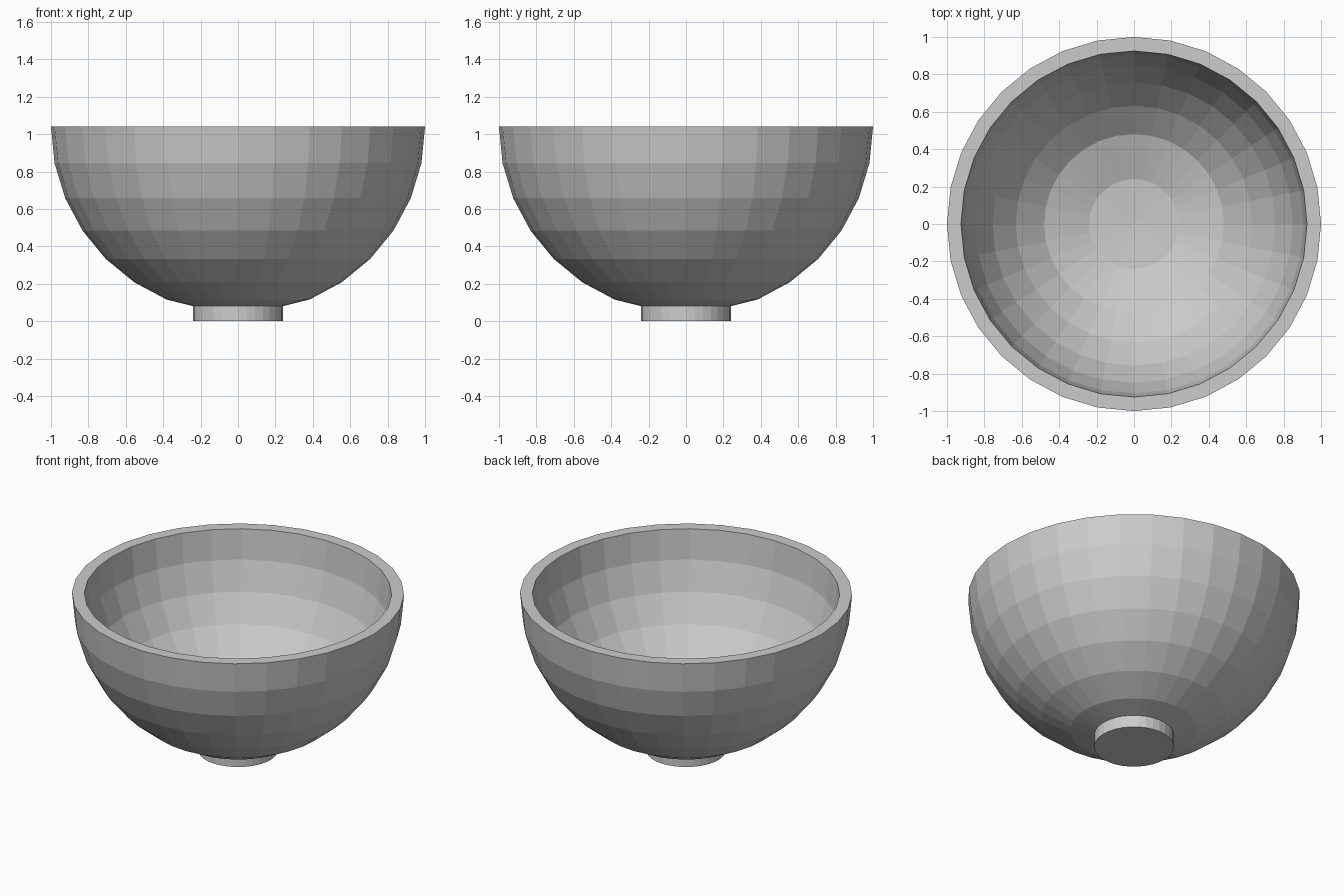
import bpy, bmesh
from math import sin, cos, pi, radians
from mathutils import Vector

if "Cube" in bpy.data.objects:
    bpy.data.objects.remove(bpy.data.objects["Cube"])

SIDES = 32
RIM_Z = 1.04
WALL = 0.075


def lathe(name, profile):
    """Spin a (radius, height) profile around z with flat faces."""
    bm = bmesh.new()
    verts = [bm.verts.new((0, -r, z)) for r, z in profile]
    edges = [bm.edges.new(p) for p in zip(verts, verts[1:])]
    bmesh.ops.spin(bm, geom=verts + edges, cent=(0, 0, 0), axis=(0, 0, 1),
                   angle=2 * pi, steps=SIDES, use_duplicate=False)
    bmesh.ops.remove_doubles(bm, verts=bm.verts, dist=1e-4)
    bmesh.ops.recalc_face_normals(bm, faces=bm.faces)
    mesh = bpy.data.meshes.new(name)
    bm.to_mesh(mesh)
    bm.free()
    obj = bpy.data.objects.new(name, mesh)
    bpy.context.collection.objects.link(obj)
    return obj


# Quarter-circle profile, from the rim downwards
arc = [(cos(radians(11.25 * i)), RIM_Z - sin(radians(11.25 * i))) for i in range(7)]

# Bowl: outer wall up, flat rim, inner wall down to a shallow dished floor
outer = [(0.0, 0.075), (0.24, 0.08)] + arc[::-1]
inner = [(r - WALL, z) for r, z in arc[:6]] + [(0.24, 0.125), (0.0, 0.11)]
lathe("bowl", outer + inner)

# Foot: short straight disc under the bowl
lathe("foot", [(0.0, 0.08), (0.24, 0.08), (0.24, 0.0), (0.0, 0.0)])
